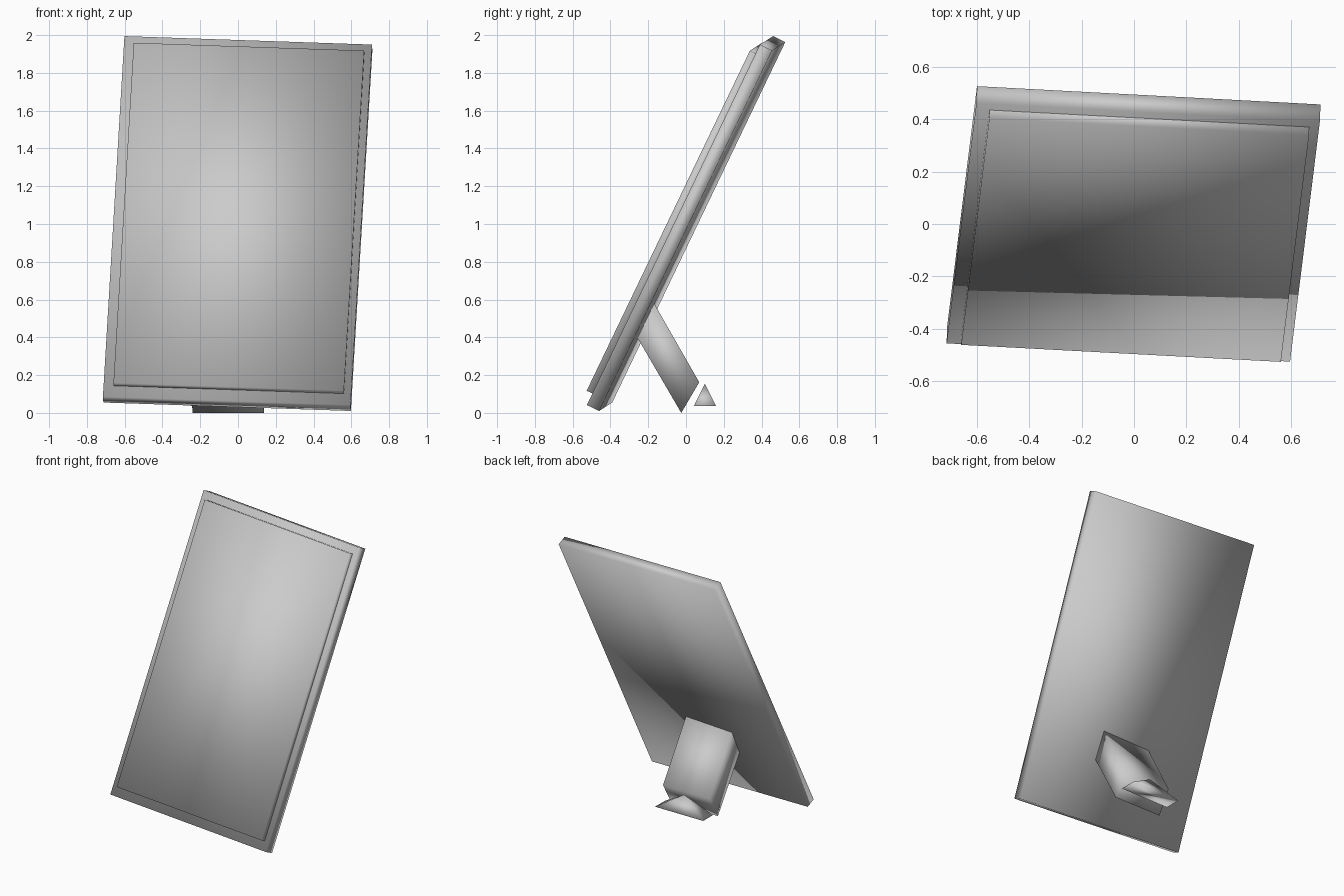
import bpy
import bmesh
from mathutils import Matrix, Vector

cube = bpy.data.objects.get("Cube")
if cube:
    bpy.data.objects.remove(cube, do_unlink=True)

grey = bpy.data.materials.new("plain grey")
grey.use_nodes = True
GREY = (0.6, 0.6, 0.6, 1)
grey.diffuse_color = GREY
grey.node_tree.nodes["Principled BSDF"].inputs["Base Color"].default_value = GREY


def finish(name, bm):
    """Turn a bmesh into a softly shaded grey object."""
    bmesh.ops.recalc_face_normals(bm, faces=bm.faces)
    for face in bm.faces:
        face.smooth = True
    mesh = bpy.data.meshes.new(name)
    bm.to_mesh(mesh)
    bm.free()
    mesh.materials.append(grey)
    obj = bpy.data.objects.new(name, mesh)
    bpy.context.collection.objects.link(obj)
    return obj


def box(name, size, centre, frame):
    """Box placed inside a tilted frame of axes."""
    bm = bmesh.new()
    bmesh.ops.create_cube(bm, size=1)
    bmesh.ops.transform(bm, verts=bm.verts, matrix=frame @
                        Matrix.Translation(centre) @ Matrix.Diagonal((*size, 1)))
    return finish(name, bm)


# Leaning axes of the board: across, up its slope, and out of its front
across = Vector((0.997, -0.053, -0.034)).normalized()
out = across.cross(Vector((0.054, 0.432, 0.9))).normalized()
up = out.cross(across)
lean = Matrix((across, up, out)).transposed().to_4x4()
lean.translation = (-0.003, -0.032, 1.018)

# Board and the raised panel on its front
box("back_board", (1.313, 2.12, 0.072), (0, 0, -0.036), lean)
box("front_panel", (1.222, 2.0, 0.06), (0.008, 0.006, 0.005), lean)

# Slanted leg: a side profile (y, z) extruded across x
bm = bmesh.new()
profile = [(-0.18, 0.60), (-0.27, 0.42), (-0.025, 0.0), (0.07, 0.162)]
shift = [-0.02, -0.02, 0, 0]
verts = [bm.verts.new((0.137 + s, y, z)) for (y, z), s in zip(profile, shift)]
side = bm.faces.new(verts)
grown = bmesh.ops.extrude_face_region(bm, geom=[side], use_keep_orig=True)
moved = [g for g in grown["geom"] if isinstance(g, bmesh.types.BMVert)]
bmesh.ops.translate(bm, verts=moved, vec=(-0.378, 0, 0))
finish("stand_leg", bm)

# Small pyramid foot behind the leg
bm = bmesh.new()
base = [bm.verts.new((x, y, 0.037))
        for x, y in ((0.14, 0.042), (0.14, 0.158), (-0.25, 0.158), (-0.25, 0.042))]
apex = bm.verts.new((-0.055, 0.1, 0.154))
bm.faces.new(base)
for i in range(4):
    bm.faces.new((base[i], base[(i + 1) % 4], apex))
finish("stand_foot", bm)
